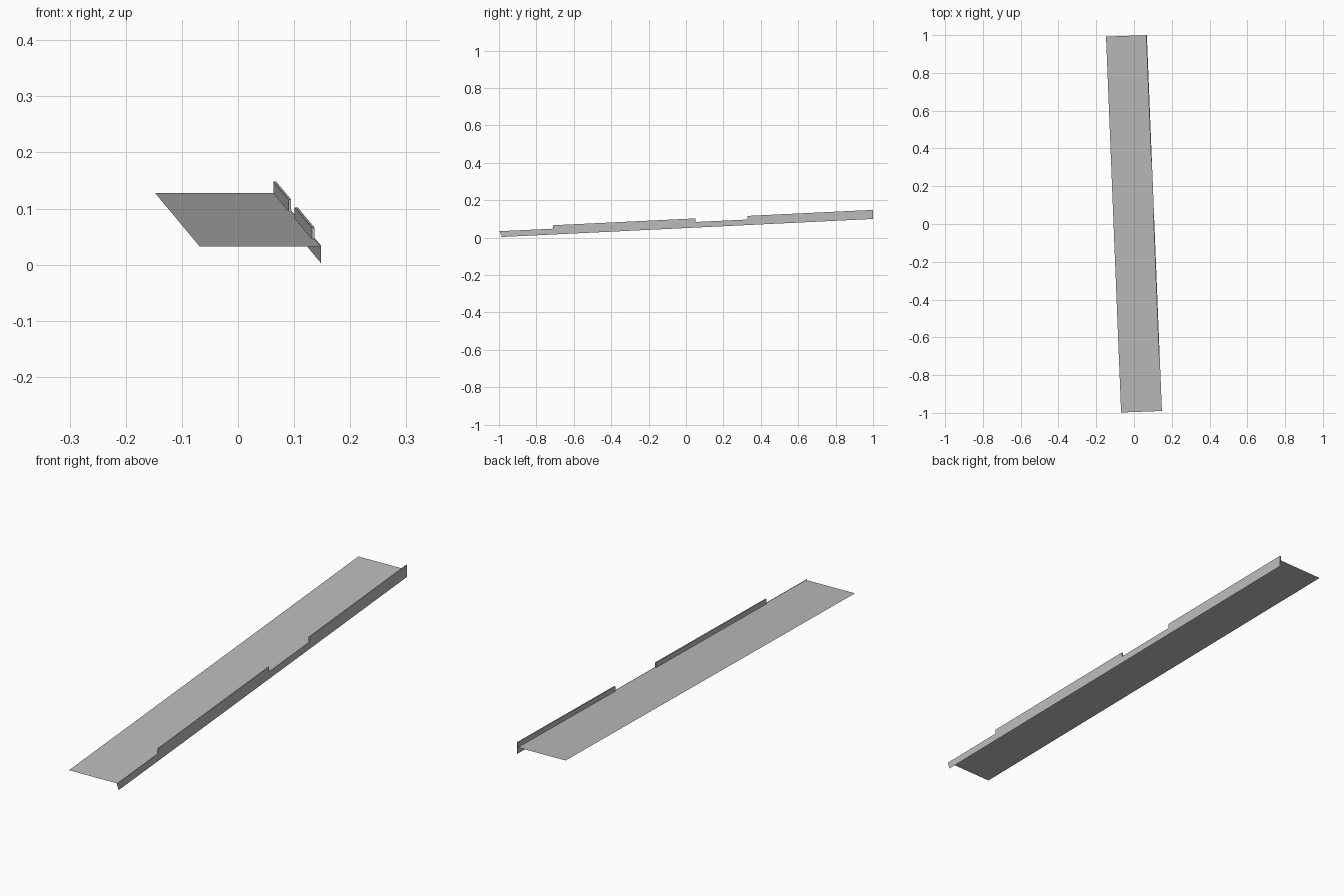
import bpy
import bmesh
from mathutils import Vector

cube = bpy.data.objects.get("Cube")
if cube:
    bpy.data.objects.remove(cube, do_unlink=True)

grey = bpy.data.materials.new("concrete grey")
grey.use_nodes = True
colour = (0.5, 0.5, 0.5, 1)
grey.diffuse_color = colour
grey.node_tree.nodes["Principled BSDF"].inputs["Base Color"].default_value = colour

# Outer right edge of the ramp at deck height, front to back
FRONT = Vector((0.148, -0.997, 0.032))
BACK = Vector((0.068, 1.0, 0.128))


def edge(y, rise=0, inset=0):
    """Point on the right edge at depth y, raised and moved inward."""
    p = FRONT.lerp(BACK, (y - FRONT.y) / (BACK.y - FRONT.y))
    return p + Vector((-inset, 0, rise))


def build(name, faces):
    bm = bmesh.new()
    for points in faces:
        bm.faces.new([bm.verts.new(p) for p in points])
    bmesh.ops.remove_doubles(bm, verts=bm.verts, dist=0.0001)
    mesh = bpy.data.meshes.new(name)
    bm.to_mesh(mesh)
    bm.free()
    mesh.materials.append(grey)
    obj = bpy.data.objects.new(name, mesh)
    bpy.context.collection.objects.link(obj)


# Sloping deck, a thin sheet in two lengths
across = Vector((-0.216, -0.008, 0))
stations = [-0.99, -0.36, 1.0]
build("deck", [[edge(a), edge(b), edge(b) + across, edge(a) + across]
               for a, b in zip(stations, stations[1:])])

# Fascia hanging below the right edge
build("fascia", [[edge(-0.985, -0.0295), edge(1.0, -0.0285),
                  edge(1.0), edge(-0.997, 0.002)]])


# Parapet walls standing on the deck edge
def parapet(name, start, end, height=0.02, thick=0.005):
    def ring(y):
        return [edge(y), edge(y, height), edge(y, height, thick), edge(y, 0, thick)]
    a, b = ring(start), ring(end)
    sides = [[a[i], b[i], b[(i + 1) % 4], a[(i + 1) % 4]] for i in range(4)]
    build(name, sides + [a[::-1], b])


parapet("front_parapet", -0.71, 0.05)
parapet("back_parapet", 0.33, 1.0)
